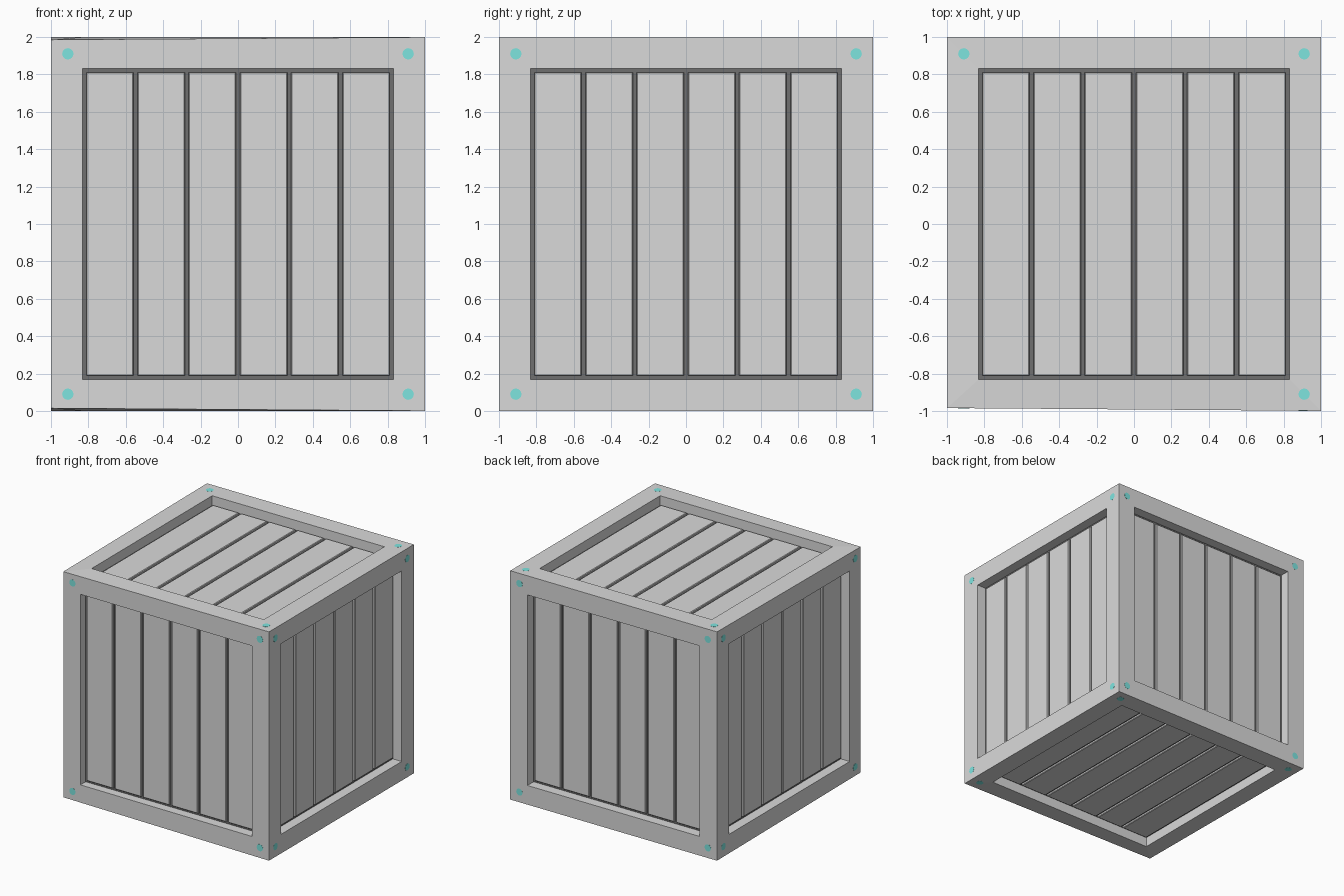
import bpy, bmesh
from math import radians
from mathutils import Matrix, Vector

cube = bpy.data.objects.get("Cube")
if cube:
    bpy.data.objects.remove(cube, do_unlink=True)

CENTRE = Matrix.Translation((0, 0, 1))
HALF = 0.999          # half size of the frame
BORDER = 0.167        # width of the frame bars
PLANK_DEPTH = 0.067   # plank face below the frame face
FLOOR_DEPTH = 0.085   # groove floor below the frame face
PLANKS = 6
GAP = 0.021
SPAN = 2 * (HALF - BORDER - GAP)    # width and height covered by the planks
PITCH = (SPAN + GAP) / PLANKS


def make_material(name, rgb):
    mat = bpy.data.materials.new(name)
    mat.use_nodes = True
    mat.diffuse_color = (*rgb, 1)
    mat.node_tree.nodes["Principled BSDF"].inputs["Base Color"].default_value = (*rgb, 1)
    return mat


def make_object(name, bm, *mats):
    bm.normal_update()
    mesh = bpy.data.meshes.new(name)
    bm.to_mesh(mesh)
    bm.free()
    for mat in mats:
        mesh.materials.append(mat)
    obj = bpy.data.objects.new(name, mesh)
    bpy.context.collection.objects.link(obj)
    return obj


def skew_front(bm):
    # The front of the frame leans slightly inward towards -x
    for v in bm.verts:
        if v.co.y < -0.96:
            v.co.y += 0.0075 * (1 - v.co.x)


grey = make_material("crate_grey", (0.7, 0.7, 0.7))
dark = make_material("groove_dark_grey", (0.16, 0.16, 0.16))
teal = make_material("bolt_teal", (0.21, 0.78, 0.74))

# Frame: a box with every side inset and sunk, with dark groove floors
bm = bmesh.new()
bmesh.ops.create_cube(bm, size=2 * HALF)
corners = bm.verts[:]
panels = bm.faces[:]
bmesh.ops.inset_individual(bm, faces=panels, thickness=BORDER, use_even_offset=True)
bmesh.ops.inset_individual(bm, faces=panels, thickness=0.0005, depth=-FLOOR_DEPTH,
                           use_even_offset=True)
for face in panels:
    face.material_index = 1

# The front corners at -x are knocked in
for v in corners:
    if v.co.x < 0 and v.co.y < 0:
        v.co.z *= 0.986
skew_front(bm)
bm.transform(CENTRE)
make_object("crate_frame", bm, grey, dark)

# Each side is the front turned into place
sides = {
    "front": Matrix.Identity(4),
    "left": Matrix.Rotation(radians(90), 4, 'Z'),
    "back": Matrix.Rotation(radians(180), 4, 'Z'),
    "right": Matrix.Rotation(radians(-90), 4, 'Z'),
    "top": Matrix.Rotation(radians(-90), 4, 'X'),
    "bottom": Matrix.Rotation(radians(90), 4, 'X'),
}


def add_plank(bm, x):
    thick = 0.04
    place = Matrix.Translation((x, -HALF + PLANK_DEPTH + thick / 2, 0))
    size = Matrix.Diagonal((PITCH - GAP, thick, SPAN, 1))
    verts = bmesh.ops.create_cube(bm, size=1, matrix=place @ size)["verts"]
    face_y = min(v.co.y for v in verts)
    rim = {e for v in verts for e in v.link_edges
           if all(w.co.y < face_y + 0.001 for w in e.verts)}
    bmesh.ops.bevel(bm, geom=list(rim), offset=0.005, segments=1, affect='EDGES')


for side, turn in sides.items():
    # Planks with chamfered rims
    bm = bmesh.new()
    for i in range(PLANKS):
        add_plank(bm, (i - (PLANKS - 1) / 2) * PITCH)
    bm.transform(CENTRE @ turn)
    make_object(side + "_planks", bm, grey)

    # Flush round bolts in the frame corners; the knocked corner has none on its caps
    bm = bmesh.new()
    for x in (-0.91, 0.91):
        for z in (-0.91, 0.91):
            spot = turn @ Vector((x, -0.985, z))
            if side in ("top", "bottom") and spot.x < 0 and spot.y < 0:
                continue
            place = Matrix.Translation((x, -0.985, z)) @ Matrix.Rotation(radians(90), 4, 'X')
            bmesh.ops.create_cone(bm, cap_ends=True, segments=24, radius1=0.03,
                                  radius2=0.03, depth=0.03, matrix=place)
    bm.transform(turn)
    skew_front(bm)
    bm.transform(CENTRE)
    make_object(side + "_bolts", bm, teal)
